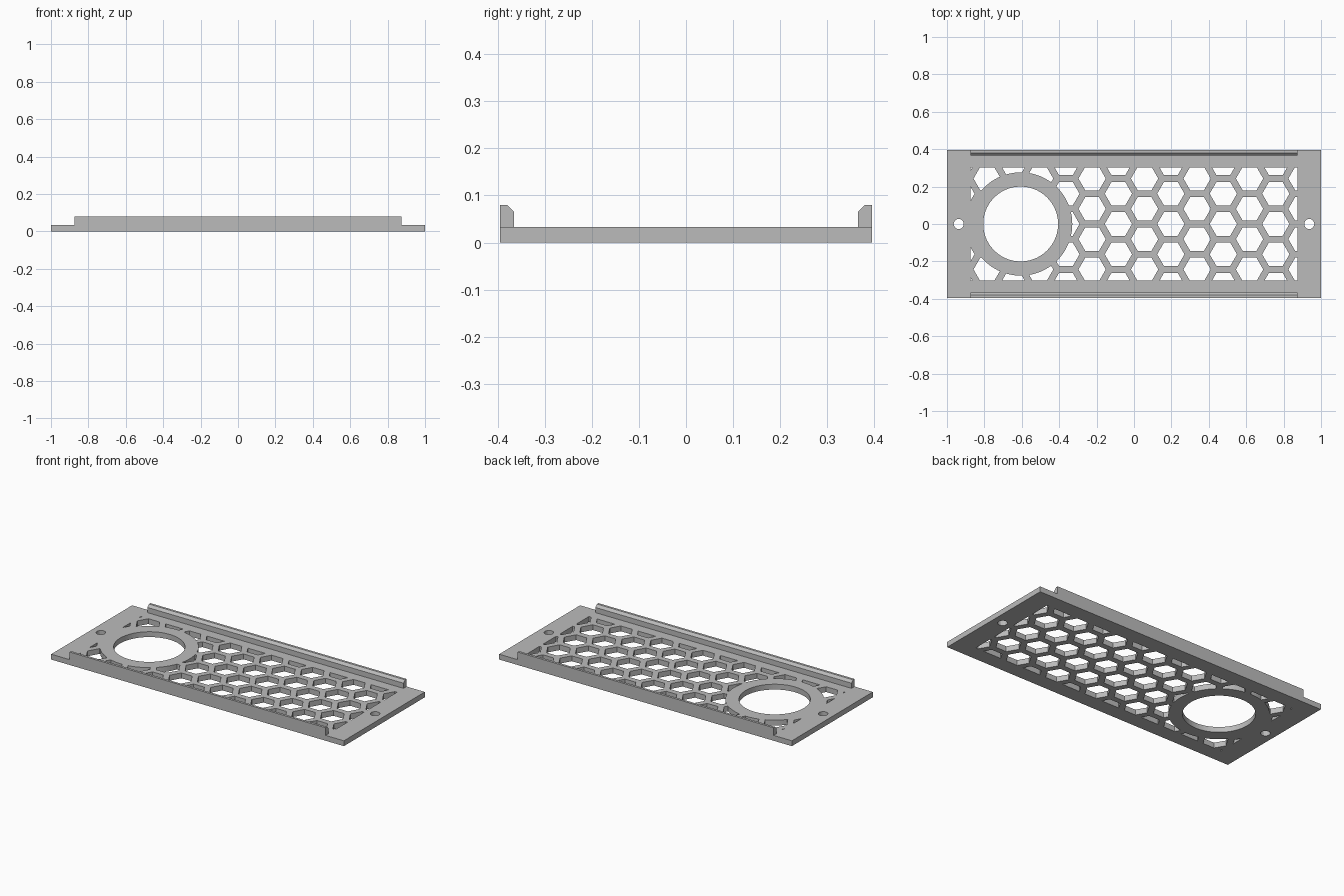
import bpy, bmesh, math

if "Cube" in bpy.data.objects:
    bpy.data.objects.remove(bpy.data.objects["Cube"], do_unlink=True)

HALF_Y, THICK = 0.395, 0.033
GRILL_X, GRILL_Y = 0.875, 0.302
PITCH, HEX_R = 0.162, 0.073
FAN_X = -0.606

grey = bpy.data.materials.new("plain grey")
grey.use_nodes = True
grey.diffuse_color = (0.5, 0.5, 0.5, 1)
grey.node_tree.nodes["Principled BSDF"].inputs["Base Color"].default_value = (0.5, 0.5, 0.5, 1)


def prisms(name, outlines, direction):
    """Extrude each closed outline along direction into one object."""
    bm = bmesh.new()
    for outline in outlines:
        face = bm.faces.new([bm.verts.new(p) for p in outline])
        out = bmesh.ops.extrude_face_region(bm, geom=[face])
        moved = [v for v in out["geom"] if isinstance(v, bmesh.types.BMVert)]
        bmesh.ops.translate(bm, verts=moved, vec=direction)
    bmesh.ops.recalc_face_normals(bm, faces=bm.faces)
    mesh = bpy.data.meshes.new(name)
    bm.to_mesh(mesh)
    bm.free()
    mesh.materials.append(grey)
    obj = bpy.data.objects.new(name, mesh)
    bpy.context.collection.objects.link(obj)
    return obj


def circle(x, y, r, sides, z):
    return [(x + r * math.cos(math.tau * i / sides),
             y + r * math.sin(math.tau * i / sides), z) for i in range(sides)]


def rect(hx, hy, z):
    return [(-hx, -hy, z), (hx, -hy, z), (hx, hy, z), (-hx, hy, z)]


def boolean(target, cutter, operation):
    mod = target.modifiers.new("cut", "BOOLEAN")
    mod.operation, mod.solver, mod.object = operation, "EXACT", cutter
    bpy.context.view_layer.objects.active = target
    bpy.ops.object.modifier_apply(modifier=mod.name)
    bpy.data.objects.remove(cutter, do_unlink=True)


# Honeycomb openings, limited to the grill area and kept clear of the fan ring
step = PITCH * math.sqrt(3) / 2
hexes = []
for col in range(-8, 6):
    shift = PITCH / 2 if col % 2 else 0
    for row in range(-3, 3):
        hexes.append(circle(0.197 + col * step, row * PITCH + shift, HEX_R, 6, -0.1))
honeycomb = prisms("honeycomb_cutter", hexes, (0, 0, 0.3))
boolean(honeycomb, prisms("grill_area", [rect(GRILL_X, GRILL_Y, -0.05)], (0, 0, 0.2)), "INTERSECT")
boolean(honeycomb, prisms("fan_ring", [circle(FAN_X, 0, 0.276, 96, -0.2)], (0, 0, 0.5)), "DIFFERENCE")

# Base plate with grill, round opening and two screw holes
plate = prisms("grill_plate", [rect(1, HALF_Y, 0)], (0, 0, THICK))
boolean(plate, honeycomb, "DIFFERENCE")
holes = [circle(FAN_X, 0, 0.2, 96, -0.1)]
holes += [circle(x, 0, 0.027, 16, -0.1) for x in (-0.937, 0.937)]
boolean(plate, prisms("hole_cutter", holes, (0, 0, 0.3)), "DIFFERENCE")

# Chamfered rails along both long edges
for name, side in (("front_rail", -1), ("back_rail", 1)):
    profile = [(HALF_Y, THICK), (HALF_Y, 0.08), (0.38, 0.08), (0.365, 0.065), (0.365, THICK)]
    prisms(name, [[(-GRILL_X, side * y, z) for y, z in profile]], (2 * GRILL_X, 0, 0))
